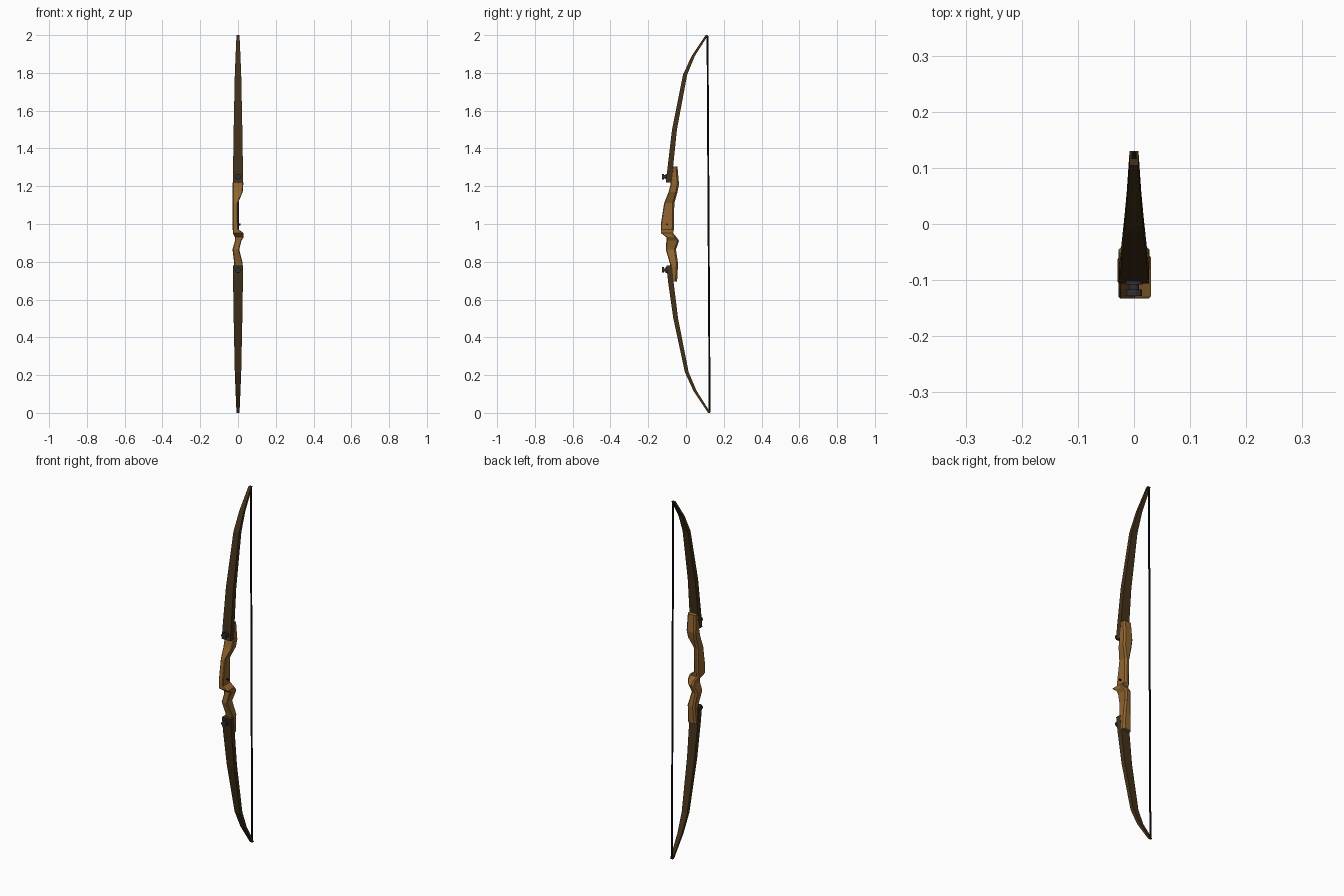
import bpy, bmesh, math
from mathutils import Vector

if "Cube" in bpy.data.objects:
    bpy.data.objects.remove(bpy.data.objects["Cube"])


def material(name, rgb):
    m = bpy.data.materials.new(name)
    m.diffuse_color = (*rgb, 1)
    m.use_nodes = True
    m.node_tree.nodes["Principled BSDF"].inputs["Base Color"].default_value = m.diffuse_color
    return m


WOOD = material("riser_wood", (0.28, 0.13, 0.03))
DARK = material("limb_wood", (0.055, 0.031, 0.010))
BLACK = material("string_black", (0.006, 0.006, 0.006))
METAL = material("bolt_metal", (0.03, 0.03, 0.032))


def loft(name, rings, mat):
    """Skin a list of equal-length rings and cap both ends."""
    bm = bmesh.new()
    loops = [[bm.verts.new(p) for p in r] for r in rings]
    n = len(loops[0])
    for a, b in zip(loops, loops[1:]):
        for i in range(n):
            j = (i + 1) % n
            bm.faces.new((a[i], a[j], b[j], b[i]))
    bm.faces.new(loops[0])
    bm.faces.new(loops[-1])
    bmesh.ops.recalc_face_normals(bm, faces=bm.faces)
    me = bpy.data.meshes.new(name)
    bm.to_mesh(me)
    bm.free()
    me.materials.append(mat)
    ob = bpy.data.objects.new(name, me)
    bpy.context.collection.objects.link(ob)
    return ob


def rod(name, a, b, r, sides, mat):
    """Straight cylinder between two points."""
    a, b = Vector(a), Vector(b)
    q = (b - a).to_track_quat('Z', 'Y')
    ring = [q @ Vector((r * math.cos(t), r * math.sin(t), 0))
            for t in (2 * math.pi * (i + 0.5) / sides for i in range(sides))]
    return loft(name, [[p + v for v in ring] for p in (a, b)], mat)


def riser_ring(z, y0, y1, x0, x1):
    """Rectangle with chamfered corners, wider chamfers towards the archer."""
    f, k = 0.004, 0.009
    return [(x, y, z) for x, y in (
        (x0 + f, y0), (x1 - f, y0), (x1, y0 + f), (x1, y1 - k),
        (x1 - k, y1), (x0 + k, y1), (x0, y1 - k), (x0, y0 + f))]


# Riser: z, front y, back y, left x, right x (sight window cut on the right)
RISER = [
    (1.305, -0.070, -0.045, -0.026, 0.026),
    (1.210, -0.082, -0.037, -0.028, 0.028),
    (1.170, -0.092, -0.045, -0.028, 0.025),
    (1.110, -0.116, -0.062, -0.028, 0.000),
    (1.000, -0.133, -0.063, -0.028, 0.000),
    (0.972, -0.133, -0.064, -0.028, 0.002),
    (0.952, -0.133, -0.068, -0.027, 0.030),
    (0.930, -0.104, -0.050, -0.016, 0.030),
    (0.912, -0.104, -0.037, -0.016, 0.018),
    (0.865, -0.107, -0.053, -0.029, 0.007),
    (0.790, -0.085, -0.042, -0.020, 0.025),
    (0.695, -0.070, -0.047, -0.026, 0.026),
]
loft("riser", [riser_ring(*r) for r in RISER], WOOD)

# Limbs: z, front y, back y, half width
UPPER = [(1.220, -0.106, -0.076, 0.027), (1.305, -0.097, -0.068, 0.026),
         (1.500, -0.074, -0.048, 0.023), (1.790, -0.016, 0.006, 0.017),
         (1.890, 0.030, 0.047, 0.013), (2.000, 0.104, 0.117, 0.008)]
LOWER = [(0.780, -0.104, -0.074, 0.027), (0.695, -0.095, -0.066, 0.026),
         (0.500, -0.067, -0.042, 0.023), (0.215, -0.006, 0.014, 0.017),
         (0.115, 0.040, 0.057, 0.013), (0.000, 0.117, 0.130, 0.008)]
for name, limb in (("upper_limb", UPPER), ("lower_limb", LOWER)):
    loft(name, [[(-w, a, z), (w, a, z), (w, b, z), (-w, b, z)]
                for z, a, b, w in limb], DARK)

# Limb bolts
for name, z in (("upper", 1.250), ("lower", 0.757)):
    rod(name + "_bolt_washer", (0, -0.108, z), (0, -0.095, z), 0.016, 12, METAL)
    rod(name + "_bolt_shaft", (0, -0.120, z), (0, -0.085, z), 0.009, 12, METAL)
    rod(name + "_bolt_head", (0, -0.128, z), (0, -0.117, z), 0.015, 12, METAL)

# String
rod("string", (0, 0.125, 0.004), (0, 0.114, 1.996), 0.005, 6, BLACK)

# Arrow rest in the sight window
rod("arrow_rest", (-0.004, -0.100, 0.998), (0.012, -0.100, 0.998), 0.005, 6, BLACK)
